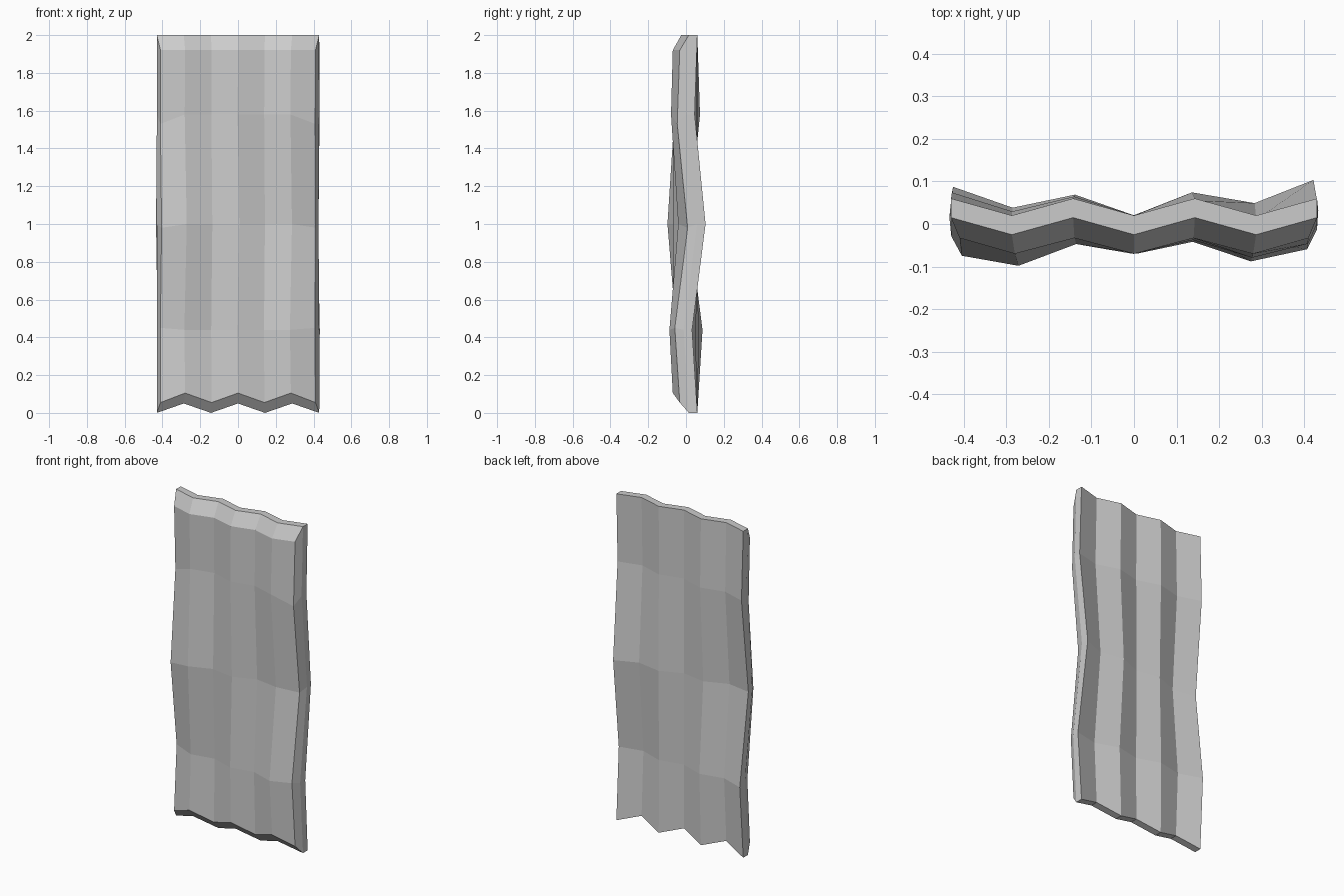
import bpy, bmesh
from mathutils import Matrix, Vector

if "Cube" in bpy.data.objects:
    bpy.data.objects.remove(bpy.data.objects["Cube"])

X_BACK = [-0.43, -0.287, -0.143, 0, 0.143, 0.287, 0.43]
X_FRONT = [-0.41, -0.28, -0.14, 0, 0.14, 0.28, 0.41]
ROWS = [2.0, 1.58, 1.0, 0.44, 0.0]
TWIST = [0, -0.033, 0.102, -0.064, 0]     # each row is turned slightly about z
NC, NR = len(X_BACK), len(ROWS)

bm = bmesh.new()


def add_point(r, c, layer):
    """Point of the pleated sheet: layer is back, rim or front."""
    valley = c % 2 == 1
    x, z = X_BACK[c], ROWS[r]
    y = 0.02 if valley else 0.06
    if r == NR - 1:
        z = 0.05 if valley else 0.0       # zigzag hem
    if layer == "rim":
        y -= 0.045
    elif layer == "front":
        x = X_FRONT[c]
        y = -0.07 if valley else -0.033
        if r == 0:
            z = 1.92
        elif r == NR - 1:
            z += 0.055
        elif c in (0, NC - 1):
            z += (0, -0.05, -0.02, 0.01)[r]
    return bm.verts.new(Matrix.Rotation(TWIST[r], 3, 'Z') @ Vector((x, y, z)))


def add_sheet(layer):
    g = [[add_point(r, c, layer) for c in range(NC)] for r in range(NR)]
    for r in range(NR - 1):
        for c in range(NC - 1):
            bm.faces.new((g[r][c], g[r][c + 1], g[r + 1][c + 1], g[r + 1][c]))
    return g


# Back and bevelled front surfaces
back, front = add_sheet("back"), add_sheet("front")

# Rim between them, following the outline
outline = ([(0, c) for c in range(NC)] + [(r, NC - 1) for r in range(1, NR)]
           + [(NR - 1, c) for c in range(NC - 2, -1, -1)]
           + [(r, 0) for r in range(NR - 2, 0, -1)])
loops = [[back[r][c] for r, c in outline],
         [add_point(r, c, "rim") for r, c in outline],
         [front[r][c] for r, c in outline]]
for a, b in zip(loops, loops[1:]):
    for i in range(len(a)):
        j = (i + 1) % len(a)
        bm.faces.new((a[i], a[j], b[j], b[i]))

bmesh.ops.recalc_face_normals(bm, faces=bm.faces[:])
mesh = bpy.data.meshes.new("pleated_panel")
bm.to_mesh(mesh)
bm.free()
bpy.context.collection.objects.link(bpy.data.objects.new("pleated_panel", mesh))
